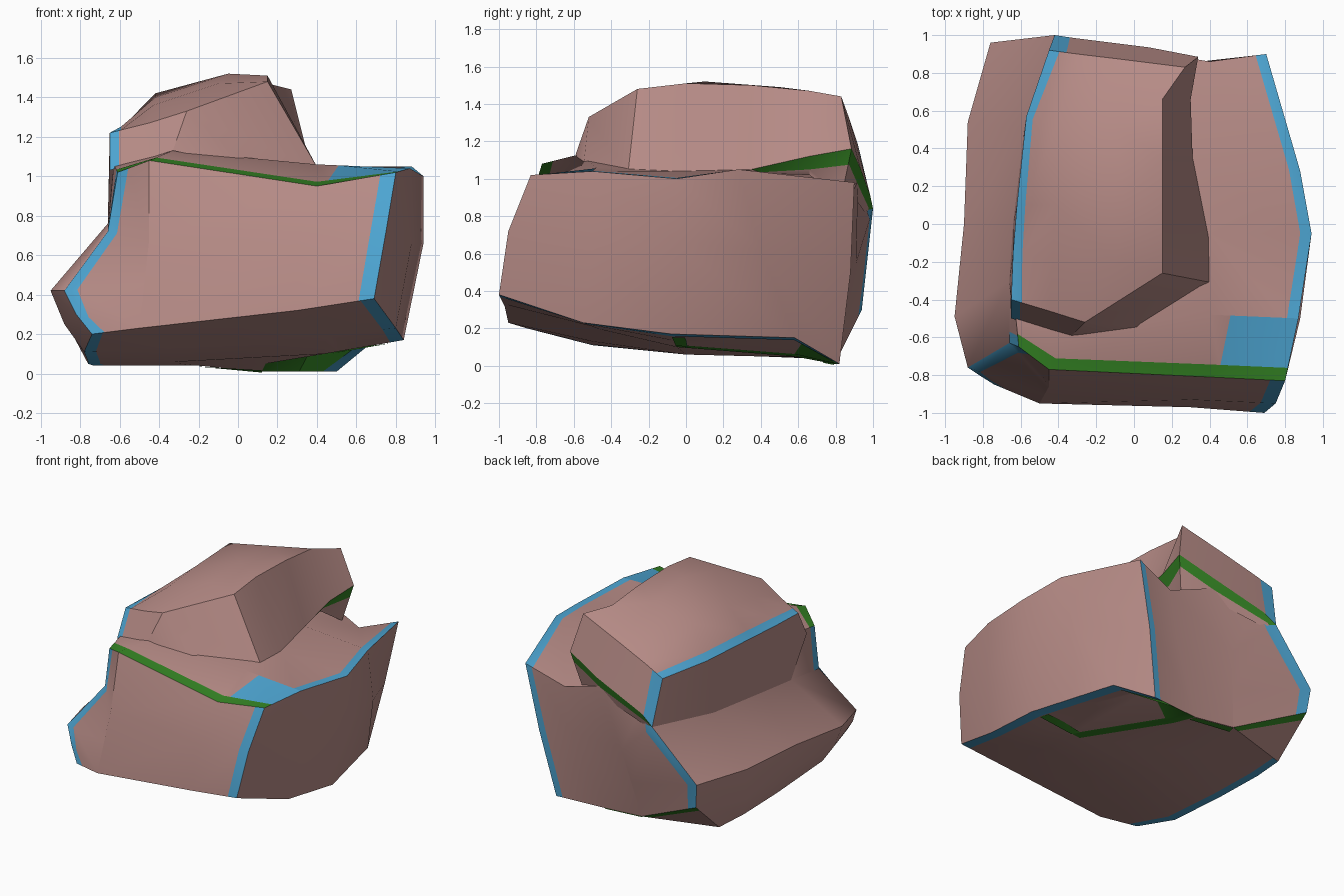
import bpy
import bmesh
import math
from mathutils import Vector

old = bpy.data.objects.get("Cube")
if old:
    bpy.data.objects.remove(old)


def make_material(name, colour):
    mat = bpy.data.materials.new(name)
    mat.use_nodes = True
    mat.diffuse_color = (*colour, 1)
    node = next(n for n in mat.node_tree.nodes if n.type == "BSDF_PRINCIPLED")
    node.inputs["Base Color"].default_value = (*colour, 1)
    return mat


MATERIALS = [
    make_material("dusty_pink_stone", (.47, .26, .24)),
    make_material("blue_edge", (.075, .38, .65)),
    make_material("green_edge", (.034, .225, .017)),
]
STONE, BLUE, GREEN = range(3)


def rail(*points):
    return [Vector(p) for p in points]


def toward(a, b, width):
    """Point at a given distance from a in the direction of b."""
    gap = (b - a).length
    return a.lerp(b, min(width / gap, .9)) if gap > .001 else a.copy()


def inset(first, second, width):
    return [toward(a, b, width) for a, b in zip(first, second)]


class Rock:
    """Collects ruled bands between rails into one faceted stone."""

    def __init__(self, name, centre):
        self.name, self.centre = name, Vector(centre)
        self.bm = bmesh.new()

    def face(self, points, colour=STONE):
        unique = []
        for p in points:
            if all((p - q).length > .001 for q in unique):
                unique.append(p)
        if len(unique) < 3:
            return
        f = self.bm.faces.new([self.bm.verts.new(p) for p in unique])
        f.material_index = colour
        f.normal_update()
        if f.normal.dot(f.calc_center_median() - self.centre) < 0:
            f.normal_flip()

    def band(self, first, second, colour=STONE, width=0):
        """Surface between two rails, with a coloured strip along the first."""
        edge = first
        if width:
            edge = inset(first, second, width)
            self.quads(first, edge, colour)
        self.quads(edge, second, STONE)

    def quads(self, first, second, colour):
        for i in range(len(first) - 1):
            self.face([first[i], first[i + 1], second[i + 1], second[i]], colour)

    def finish(self, angle):
        bmesh.ops.remove_doubles(self.bm, verts=self.bm.verts, dist=.0005)
        mesh = bpy.data.meshes.new(self.name)
        self.bm.to_mesh(mesh)
        self.bm.free()
        for mat in MATERIALS:
            mesh.materials.append(mat)
        obj = bpy.data.objects.new(self.name, mesh)
        bpy.context.collection.objects.link(obj)
        bpy.ops.object.select_all(action="DESELECT")
        obj.select_set(True)
        bpy.context.view_layer.objects.active = obj
        bpy.ops.object.shade_smooth_by_angle(angle=math.radians(angle))


# Lower stone: rails run from front to back around the body
right_rim = rail((.8, -.83, 1.02), (.87, -.5, 1.04), (.94, -.05, 1), (.88, .28, 1.05), (.7, .9, .98))
right_mid = rail((.75, -.95, .72), (.88, -.5, .66), (.94, -.05, .66), (.84, .4, .62), (.6, .88, .5))
right_low = rail((.69, -1, .38), (.8, -.55, .23), (.84, -.08, .17), (.67, .58, .15), (.5, .82, .01))
keel_right = rail((.3, -.97, .32), (.38, -.45, .19), (.44, -.05, .1), (.14, .58, .05), (.12, .79, .01))
keel_left = rail((-.5, -.95, .23), (-.35, -.5, .13), (-.3, 0, .06), (-.3, .4, .05), (-.2, .81, .04))
left_low = rail((-.74, -.85, .2), (-.78, -.5, .11), (-.76, 0, .06), (-.76, .4, .05), (-.73, .65, .04))
left_bevel = rail((-.82, -.8, .3), (-.88, -.5, .25), (-.86, 0, .25), (-.85, .5, .22), (-.74, .94, .3))
shelf_edge = rail((-.88, -.76, .42), (-.95, -.49, .42), (-.9, 0, .45), (-.88, .54, .47), (-.76, .96, .48))
wall_foot = rail((-.66, -.63, .72), (-.66, -.3, .76), (-.64, 0, .78), (-.58, .5, .8), (-.42, 1, .84))
wall_head = rail((-.61, -.65, 1.02), (-.63, -.45, 1.06), (-.6, 0, 1.04), (-.54, .5, 1.04), (-.4, .93, .98))
top_left = rail((-.45, -.77, 1.08), (-.33, -.57, 1.13), (-.3, 0, 1.06), (-.3, .5, 1.05), (.05, .92, .99))
top_right = rail((.4, -.81, .95), (.4, -.48, 1.06), (.4, -.05, 1.04), (.3, .35, 1.05), (.4, .86, .87))

body = Rock("lower_stone", (0, 0, .55))
body.band(right_rim, right_mid)
body.band(right_mid, right_low)

# Underside, with a blue outer edge and a green line round the rear hollow
blue_line = inset(right_low, keel_right, .07)
green_line = inset(keel_right, right_low, .07)
hollow = [a.lerp(b, .5) for a, b in zip(blue_line, green_line)]
hollow[3] = Vector((.4, .66, .18))
body.quads(right_low, blue_line, BLUE)
for side in (blue_line, green_line):
    body.quads(side[:4], hollow[:4], STONE)
    body.quads(side[3:], hollow[3:], GREEN)
body.quads(green_line[:3], keel_right[:3], STONE)
body.quads(green_line[2:], keel_right[2:], GREEN)
body.band(keel_right, keel_left)
body.band(left_low, keel_left, BLUE, .06)
body.band(left_low, left_bevel)
body.band(left_bevel, shelf_edge)
body.band(shelf_edge, wall_foot)

# Left wall, blue at its front corner
body.band([wall_foot[0], wall_head[0]], [wall_foot[1], wall_head[1]], BLUE, .06)
body.band(wall_foot[1:], wall_head[1:])

# Top face, with a green line along its front and a blue right rim
top_rails = (wall_head, top_left, top_right, right_rim)
lip = [toward(r[0], r[1], .07) for r in top_rails]
body.quads([r[0] for r in top_rails], lip, GREEN)
head, left, right, rim = ([p] + r[1:] for p, r in zip(lip, top_rails))
body.band(head, left)
body.band(left, right)
body.band(rim[:2], right[:2], BLUE, .36)
body.band(rim[1:], right[1:], BLUE, .06)


# Front and back faces, with blue strips down both corners
def end_face(i, inner_left, inner_right, right_strip, left_strip):
    columns = [
        [right_rim[i], right_mid[i], right_low[i]],
        [top_right[i], inner_right, keel_right[i]],
        [top_left[i], inner_left, keel_left[i]],
        [wall_head[i], wall_foot[i], shelf_edge[i], left_bevel[i]],
    ]
    middle = inner_left.lerp(keel_left[i], .5)
    body.band(columns[0], columns[1], BLUE, right_strip)
    body.band(columns[1], columns[2])
    body.band(columns[3], [top_left[i], inner_left, middle, keel_left[i]], BLUE, left_strip)


end_face(0, Vector((-.45, -.86, .68)), Vector((.3, -.93, .68)), .08, .07)
body.band([left_bevel[0], left_low[0]], [keel_left[0]] * 2, BLUE, .07)
end_face(-1, Vector((-.1, .91, .55)), Vector((.35, .86, .55)), .05, .09)

# Green lines below the foot of the back face and across the front of the hollow
body.band([keel_left[-1], left_bevel[-1]], [left_low[-1]] * 2, GREEN, .06)
drop = Vector((0, 0, -.005))
body.quads([r[-1] + drop for r in (keel_left, keel_right)],
           [toward(r[-1], r[-2], .06) + drop for r in (keel_left, keel_right)], GREEN)
hollow_front = (blue_line, hollow, green_line)
body.quads([r[2] + drop for r in hollow_front],
           [toward(r[2], r[3], .07) + drop for r in hollow_front], GREEN)
body.finish(40)

# Upper stone: a leaning ridge resting on the body
base_right = rail((.41, -.31, 1.03), (.4, -.08, 1.03), (.31, .35, 1.05), (.3, .66, 1.12), (.34, .885, 1.16))
ridge = rail((.15, -.26, 1.48), (.15, 0, 1.51), (.15, .35, 1.5), (.15, .66, 1.47), (.27, .83, 1.44))
crown = rail((-.26, -.52, 1.33), (-.1, -.2, 1.47), (-.05, .1, 1.52), (-.08, .5, 1.49), (-.05, .87, 1.33))
shoulder = rail((-.45, -.46, 1.27), (-.43, -.2, 1.36), (-.42, .1, 1.4), (-.42, .5, 1.42), (-.3, .9, 1.24))
wall_top = rail((-.65, -.4, 1.22), (-.64, -.15, 1.22), (-.62, .1, 1.22), (-.57, .57, 1.21), (-.45, .92, 1.18))
base_left = rail((-.65, -.5, 1.03)) + wall_foot[1:]

upper = Rock("upper_stone", (-.1, .1, 1.1))
upper.band(base_right, ridge)
upper.band(ridge, crown)
upper.band(crown, shoulder)
upper.band(wall_top, shoulder, BLUE, .06)
upper.band(wall_top, base_left)

# Sloping front of the ridge
nose = rail((-.33, -.59, 1.13), (.06, -.55, 1.05))
upper.face([base_right[0], ridge[0], crown[0], nose[1]])
upper.face([crown[0], nose[0], nose[1]])
upper.face([crown[0], shoulder[0], nose[0]])
upper.band([wall_top[0], base_left[0]], [shoulder[0], nose[0]], BLUE, .05)

# Overhanging back of the ridge, with green undercuts
undercut = rail((.28, .35, 1.03), (.22, .66, 1.02), (.28, .83, .9))
upper.band(base_right[2:], undercut, GREEN, .09)
tail = rail((-.32, .985, .91), (.08, .935, 1.05)) + base_right[-1:]
upper.band([wall_top[-1], base_left[-1]], [shoulder[-1], tail[0]], BLUE, .1)
upper.quads(tail, [shoulder[-1], crown[-1], ridge[-1]], STONE)
tail_under = rail((-.4, .97, .8), (.05, .9, .9)) + undercut[-1:]
upper.band([base_left[-1]] + tail, tail_under[:1] + tail_under, GREEN, .08)
upper.finish(28)
